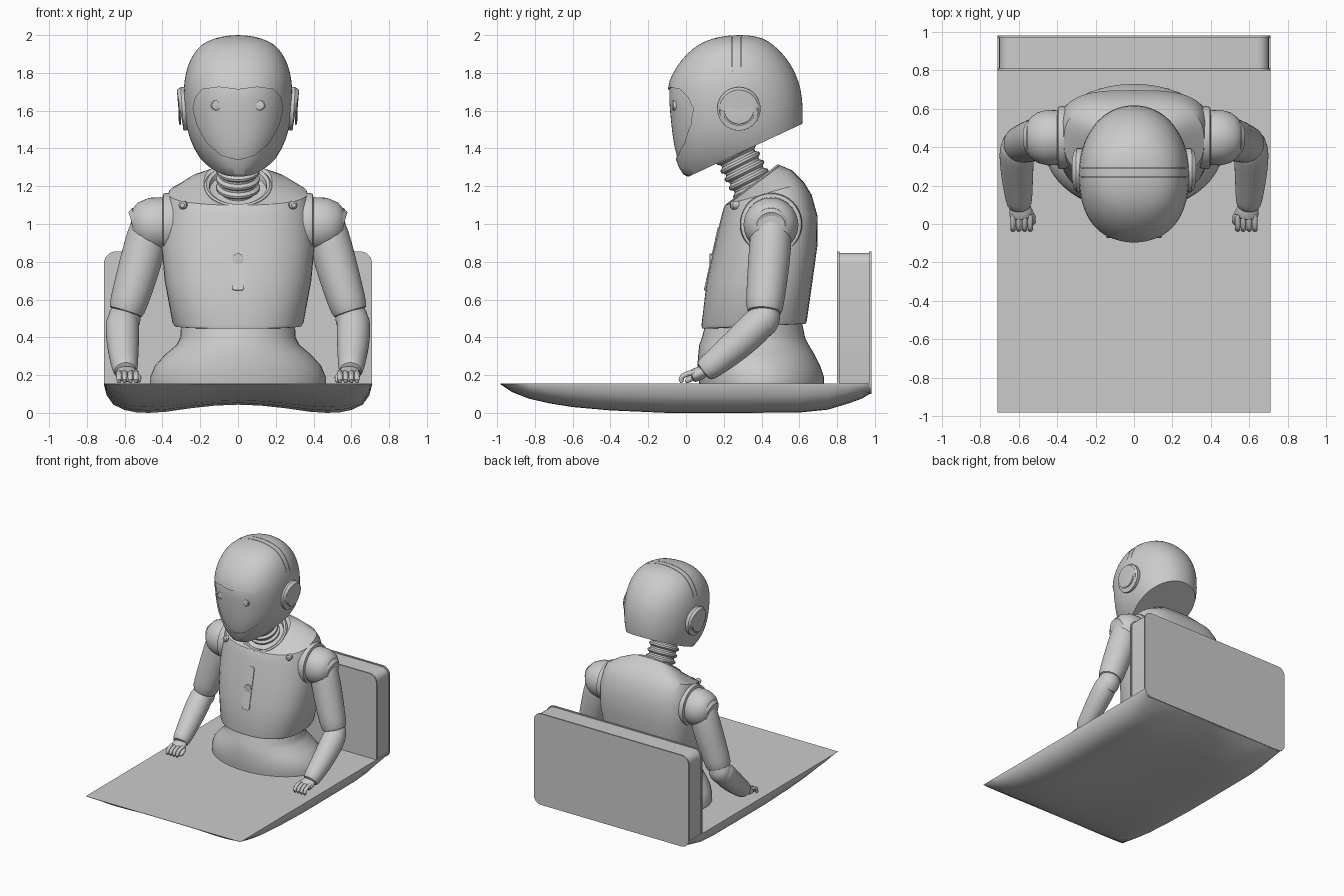
import bpy, bmesh, math
from mathutils import Vector as V


def loft(name, rings, subsurf=0, mirror=False):
    bm = bmesh.new()
    rows = [[bm.verts.new(p) for p in r] for r in rings]
    n = len(rows[0])
    for a, b in zip(rows, rows[1:]):
        for i in range(n):
            bm.faces.new((a[i], a[(i + 1) % n], b[(i + 1) % n], b[i]))
    bm.faces.new(rows[0])
    bm.faces.new(rows[-1])
    bmesh.ops.recalc_face_normals(bm, faces=bm.faces)
    me = bpy.data.meshes.new(name)
    bm.to_mesh(me)
    bm.free()
    o = bpy.data.objects.new(name, me)
    bpy.context.collection.objects.link(o)
    if subsurf:
        o.modifiers.new("sub", 'SUBSURF').levels = subsurf
    if mirror:
        m = o.modifiers.new("mir", 'MIRROR')
        m.use_mirror_merge = False
    return o


def ring(fy, fz, by, bz, w, nf=2.0, nb=2.0, seg=48):
    """Superellipse through a front and a back point, half width w."""
    mid, half = V((0, (fy + by) / 2, (fz + bz) / 2)), V((0, (by - fy) / 2, (bz - fz) / 2))
    out = []
    for i in range(seg):
        a = 2 * math.pi * i / seg
        c, s = math.cos(a), math.sin(a)
        e = 2 / (nb if s > 0 else nf)
        x = math.copysign(abs(c) ** e, c) * w
        u = math.copysign(abs(s) ** e, s)
        out.append(mid + half * u + V((x, 0, 0)))
    return out


def tube(name, pts, flat=1.0, seg=24, subsurf=0, mirror=True):
    """Round sections (x, y, z, radius) along a path."""
    P = [V(p[:3]) for p in pts]
    whole = (P[-1] - P[0]).normalized()
    rings = []
    for i, p in enumerate(pts):
        d = P[min(i + 1, len(P) - 1)] - P[max(i - 1, 0)]
        d = d.normalized() if d.length > 1e-5 else whole
        ref = V((0, 1, 0)) if abs(d.x) > 0.9 else V((1, 0, 0))
        side = (ref - d * ref.dot(d)).normalized()
        up = d.cross(side)
        rings.append([P[i] + p[3] * (side * math.cos(a) + up * flat * math.sin(a))
                      for a in (2 * math.pi * k / seg for k in range(seg))])
    return loft(name, rings, subsurf, mirror)


def prism(name, outline, y0, y1):
    return loft(name, [[V((x, y, z)) for x, z in outline] for y in (y0, y1)])


def round_rect(x0, x1, z0, z1, r, k=6):
    out = []
    for cx, cz, a0 in ((x1 - r, z1 - r, 0), (x0 + r, z1 - r, 90), (x0 + r, z0 + r, 180), (x1 - r, z0 + r, 270)):
        for i in range(k + 1):
            a = math.radians(a0 + 90 * i / k)
            out.append((cx + r * math.cos(a), cz + r * math.sin(a)))
    return out


def cut(o, *cutters):
    for c in cutters:
        m = o.modifiers.new("cut", 'BOOLEAN')
        m.operation, m.object = 'DIFFERENCE', c
        c.hide_render = True
        helpers.add(c)


helpers = set()

# Hull-shaped base with a flat deck
half = [(.71, .04), (.695, .4), (.66, .72), (.6, .9), (.54, .98), (.47, 1), (.38, .96), (.25, .84), (.12, .75), (0, .72)]
under = half + [(-x, f) for x, f in half[-2::-1]]
stations = [(-.982, .004), (-.92, .045), (-.83, .08), (-.72, .105), (-.6, .124), (-.4, .142), (-.1, .155), (.3, .155),
            (.6, .153), (.75, .138), (.86, .105), (.93, .08), (.98, .05)]
loft("base_hull", [[V((.71, y, .155))] + [V((x, y, .155 - d * f)) for x, f in under] + [V((-.71, y, .155))]
                   for y, d in stations])

# Backrest with a thin rim front and back
prism("backrest", round_rect(-.702, .702, .105, .847, .06), .805, .975)
prism("backrest_front_rim", round_rect(-.71, .71, .1, .855, .065), .8, .812)
prism("backrest_back_rim", round_rect(-.71, .71, .1, .855, .065), .968, .981)

# Hips and waist
loft("hips", [ring(f, z, b, z, w) for z, f, b, w in (
    (.15, .07, .73, .465), (.19, .065, .73, .465), (.25, .06, .71, .44), (.31, .065, .68, .385),
    (.36, .07, .65, .325), (.4, .085, .63, .305), (.5, .11, .61, .3))])

# Torso shell, its upper rings leaning towards the tilted collar
loft("torso", [ring(*r, 2.3, 3.2) for r in (
    (.11, .445, .61, .47, .31), (.085, .447, .635, .472, .335), (.082, .465, .64, .49, .347),
    (.11, .7, .67, .7, .388), (.15, .88, .695, .88, .405), (.187, 1.04, .697, 1.04, .395),
    (.2, 1.085, .665, 1.155, .38), (.208, 1.1, .625, 1.22, .365), (.22, 1.105, .56, 1.285, .27),
    (.225, 1.105, .5, 1.31, .18), (.25, 1.1, .46, 1.26, .14))])
loft("collar", [ring(*r) for r in (
    (.215, 1.06, .52, 1.27, .18), (.205, 1.095, .495, 1.312, .178), (.212, 1.105, .485, 1.316, .168),
    (.225, 1.105, .47, 1.3, .152), (.245, 1.08, .47, 1.25, .148))])

# Chest strip and buttons
strip = prism("chest_strip", round_rect(-.033, .033, -.17, .17, .018), -.006, .03)
strip.location = (0, .137, .815)
strip.rotation_euler.x = math.radians(-12.5)
tube("chest_button", [(0, .16, .815, .03), (0, .126, .815, .03), (0, .125, .815, .024)], mirror=False)
tube("shoulder_stud", [(.28, .3, 1.1, .022), (.293, .245, 1.1, .022), (.295, .235, 1.1, .012)])

# Ribbed neck
axis = V((0, -.075, .15)).normalized()
tube("neck", [(*(V((0, .385, 1.13)) + axis * .0125 * i), .115 if i % 4 in (1, 2) else .098) for i in range(32)],
     mirror=False)

# Head: helmet shell over a slightly smaller core that shows as the face
head_rows = [(2.0, .26, .31, .02), (1.993, .18, .38, .09), (1.97, .1, .435, .165), (1.93, .035, .485, .217),
             (1.87, -.025, .54, .255), (1.8, -.072, .58, .278), (1.72, -.104, .61, .29), (1.6, -.095, .622, .287),
             (1.5, -.085, .615, .272), (1.4, -.072, .6, .238), (1.3, -.043, .57, .17), (1.22, -.0, .52, .08)]
rows = [ring(f, z, b, z, w, 2.3, 2.1) for z, f, b, w in head_rows]
pivot = V((0, .27, 1.65))
helmet = loft("helmet", rows, 1)
core = loft("face_core", [[pivot + (p - pivot) * .975 for p in r] for r in rows], 1)


def under_cut(lift):
    lo = [V((x, y, z + lift)) for x, y, z in ((-1, -.8, .0), (1, -.8, .0), (1, 1.2, .0), (-1, 1.2, .0))]
    hi = [V((p.x, p.y, 1.24 + lift + (p.y + .01) * .464)) for p in lo]
    return loft("under_cutter", [lo, hi])


edge = [(0, 1.712), (.1, 1.725), (.19, 1.713), (.225, 1.67), (.238, 1.61), (.215, 1.52), (.165, 1.43), (.09, 1.365), (0, 1.34)]
visor = prism("face_cutter", edge + [(-x, z) for x, z in edge[-2:0:-1]], -.4, .13)
box = [(-.4, 1.8), (.4, 1.8), (.4, 2.2), (-.4, 2.2)]
cut(helmet, under_cut(0), visor, prism("seam_cutter", box, .243, .247), prism("seam_cutter", box, .288, .292))
cut(core, under_cut(.015))

# Eyes and ear discs
tube("eye", [(.115, -.03, 1.628, .027), (.118, -.068, 1.628, .027), (.118, -.073, 1.628, .02)])
tube("ear_disc", [(.24, .28, 1.61, .1), (.275, .28, 1.61, .115), (.296, .28, 1.61, .115), (.307, .28, 1.608, .103),
                  (.308, .28, 1.608, .088), (.303, .28, 1.608, .084), (.312, .28, 1.608, .078), (.315, .28, 1.608, .05)], seg=40)

# Shoulders
tube("shoulder_ring", [(.3, .45, 1.0, .15), (.375, .45, 1.0, .165), (.395, .45, 1.0, .16), (.4, .45, 1.0, .14)], seg=40)
tube("shoulder_joint", [(.36, .45, 1.0, .13), (.4, .45, 1.0, .142), (.45, .45, .995, .145), (.5, .45, .985, .132),
                        (.535, .45, .975, .105), (.557, .45, .97, .07), (.56, .45, .97, .02)], seg=40)
tube("shoulder_cap", [(.5, .45, 1.0, .095), (.545, .45, .995, .09), (.558, .45, .99, .075), (.562, .45, .99, .04)], seg=32)

# Arms
tube("upper_arm", [(.45, .45, 1.06, .06), (.46, .45, 1.02, .095), (.475, .45, .95, .112), (.515, .44, .8, .112),
                   (.555, .425, .66, .106), (.592, .415, .54, .098), (.597, .414, .525, .085)], subsurf=1)
tube("elbow", [(.585, .42, .56, .07), (.6, .418, .515, .09), (.607, .405, .47, .085), (.61, .37, .44, .075)], subsurf=1)
tube("forearm", [(.606, .435, .525, .05), (.612, .415, .505, .083), (.612, .37, .455, .092), (.61, .27, .36, .086),
                 (.602, .16, .27, .074), (.597, .1, .225, .066), (.596, .09, .217, .05)], subsurf=1)

# Hands
tube("palm", [(.594, .12, .235, .045), (.592, .085, .215, .058), (.588, .05, .2, .062), (.586, .025, .192, .056)],
     flat=.6, subsurf=1)
for i in range(4):
    x = .54 + .03 * i
    tube("finger", [(x, .05, .215, .014), (x, .01, .208, .0145), (x, -.018, .195, .014), (x, -.027, .175, .013),
                    (x, -.022, .16, .008)], seg=12)
tube("thumb", [(.545, .07, .205, .016), (.527, .035, .188, .016), (.527, .01, .172, .014), (.53, -.002, .165, .008)], seg=12)

# Apply modifiers, drop the cutters, shade smooth with crisp edges
dg = bpy.context.evaluated_depsgraph_get()
parts = [o for o in bpy.data.objects if o not in helpers]
baked = [bpy.data.meshes.new_from_object(o.evaluated_get(dg)) for o in parts]
for o, me in zip(parts, baked):
    o.modifiers.clear()
    o.data = me
for h in helpers:
    bpy.data.objects.remove(h)
bpy.ops.object.select_all(action='DESELECT')
for o in parts:
    o.select_set(True)
bpy.context.view_layer.objects.active = parts[0]
bpy.ops.object.shade_smooth_by_angle(angle=math.radians(32))
